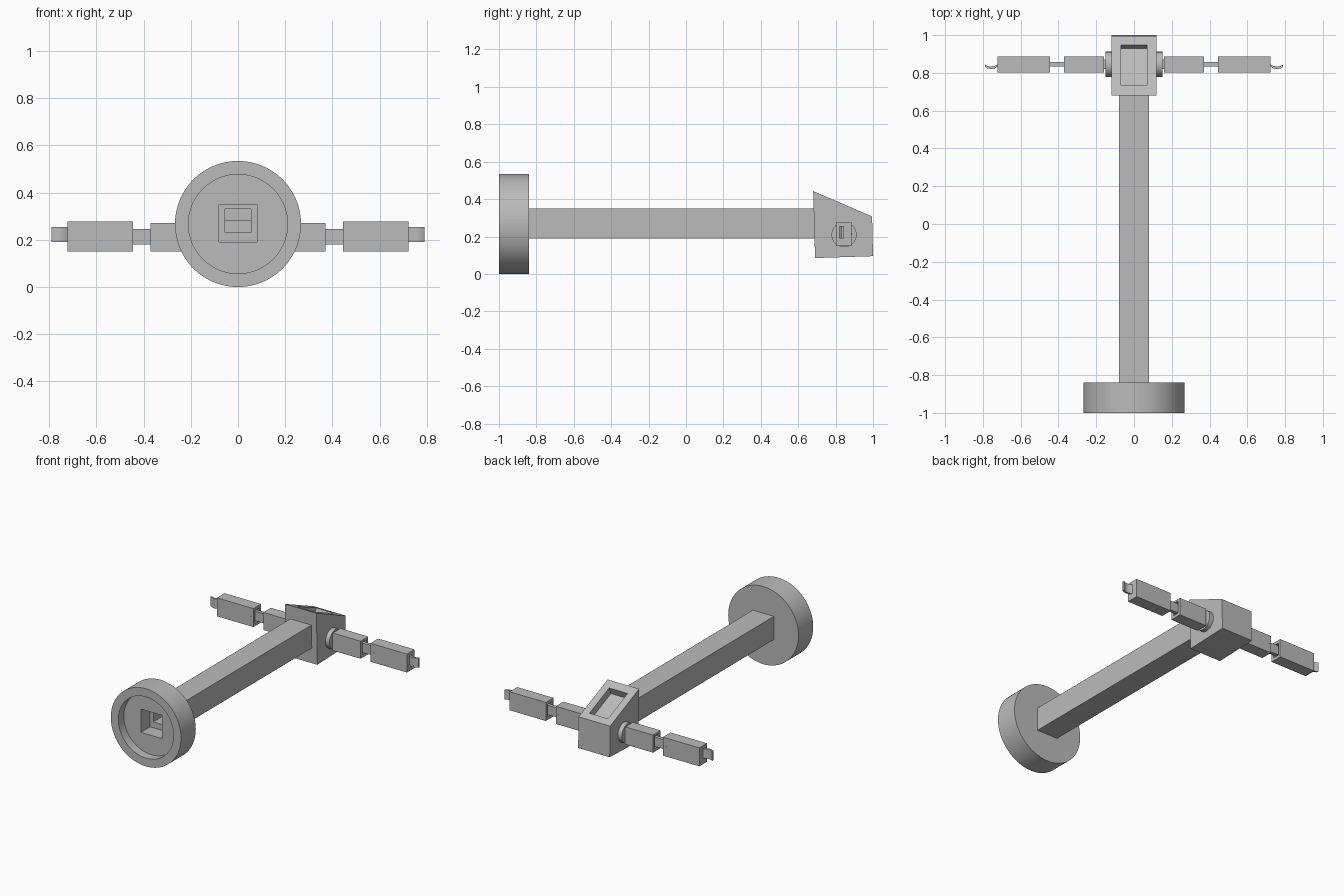
import bpy, bmesh, math
from mathutils import Vector

if "Cube" in bpy.data.objects:
    bpy.data.objects.remove(bpy.data.objects["Cube"], do_unlink=True)

grey = bpy.data.materials.new("plain grey")
grey.use_nodes = True
GREY = (0.5, 0.5, 0.5, 1)
grey.diffuse_color = GREY
grey.node_tree.nodes["Principled BSDF"].inputs["Base Color"].default_value = GREY


def finish(name, bm):
    bmesh.ops.recalc_face_normals(bm, faces=bm.faces)
    mesh = bpy.data.meshes.new(name)
    bm.to_mesh(mesh)
    bm.free()
    mesh.materials.append(grey)
    ob = bpy.data.objects.new(name, mesh)
    bpy.context.collection.objects.link(ob)
    return ob


def box(name, x, y, z):
    bm = bmesh.new()
    bmesh.ops.create_cube(bm, size=1)
    for v in bm.verts:
        v.co = Vector([r[0] if c < 0 else r[1] for c, r in zip(v.co, (x, y, z))])
    return finish(name, bm)


def prism(name, points, axis, low, high):
    """Extrude a closed outline along x, y or z."""
    bm = bmesh.new()

    def place(p, d):
        co = list(p)
        co.insert(axis, d)
        return bm.verts.new(co)
    face = bm.faces.new([place(p, low) for p in points])
    ext = bmesh.ops.extrude_face_region(bm, geom=[face])
    for v in ext["geom"]:
        if isinstance(v, bmesh.types.BMVert):
            v.co[axis] = high
    return finish(name, bm)


def cylinder(name, axis, centre, radius, low, high, sides=96):
    turns = [2 * math.pi * i / sides for i in range(sides)]
    return prism(name, [(centre[0] + radius * math.cos(t), centre[1] + radius * math.sin(t))
                        for t in turns], axis, low, high)


def cut(ob, cutter):
    mod = ob.modifiers.new("cut", "BOOLEAN")
    mod.operation = "DIFFERENCE"
    mod.solver = "EXACT"
    mod.object = cutter
    bpy.context.view_layer.objects.active = ob
    bpy.ops.object.modifier_apply(modifier=mod.name)
    bpy.data.objects.remove(cutter, do_unlink=True)


def smooth(ob):
    bpy.ops.object.select_all(action="DESELECT")
    ob.select_set(True)
    bpy.context.view_layer.objects.active = ob
    bpy.ops.object.shade_smooth_by_angle(angle=math.radians(30))


# Round base with a dished front and a square socket
base = cylinder("round_base", 1, (0, 0.267), 0.267, -1, -0.84)
cut(base, cylinder("dish_cutter", 1, (0, 0.267), 0.21, -1.1, -0.94))
cut(base, box("socket_cutter", (-0.08, 0.08), (-1.1, -0.8), (0.19, 0.35)))
smooth(base)

# Hollow square beam with a stepped channel
beam = box("beam", (-0.08, 0.08), (-0.84, 0.72), (0.19, 0.35))
cut(beam, box("lower_channel", (-0.055, 0.055), (-0.9, 0.5), (0.23, 0.28)))
cut(beam, box("upper_channel", (-0.055, 0.055), (-0.9, -0.78), (0.23, 0.33)))

# Wedge head with a recessed panel in its sloping top
head = prism("head", [(0.68, 0.443), (0.995, 0.307), (1.0, 0.095), (0.69, 0.085)],
             0, -0.12, 0.12)
slope = Vector((0.315, -0.136)).normalized()
normal = Vector((-slope.y, slope.x))
start = Vector((0.68, 0.443)) + slope * 0.06
end = start + slope * 0.232
outline = [start + normal * 0.03, end + normal * 0.03,
           end - normal * 0.05, start - normal * 0.05]
cut(head, prism("panel_cutter", [tuple(p) for p in outline], 0, -0.07, 0.07))

# Jointed arms, built the same on both sides
MID = 0.845


def span(side, a, b):
    return tuple(sorted((side * a, side * b)))


for side, label in ((1, "left"), (-1, "right")):
    smooth(cylinder(label + "_hub", 0, (MID, 0.21), 0.067, *span(side, 0.11, 0.15), 48))
    box(label + "_shoulder_peg", span(side, 0.14, 0.2), (0.82, 0.87), (0.18, 0.24))

    # Two arm segments with slots where the link enters
    inner = box(label + "_inner_arm", span(side, 0.158, 0.37), (0.803, 0.886), (0.15, 0.271))
    outer = box(label + "_outer_arm", span(side, 0.445, 0.722), (0.803, 0.886), (0.15, 0.277))
    for ob, a, b in ((inner, 0.335, 0.4), (outer, 0.42, 0.48)):
        cut(ob, box("slot_cutter", span(side, a, b), (0.822, 0.868), (0.17, 0.257)))
    box(label + "_link", span(side, 0.33, 0.485), (0.833, 0.857), (0.18, 0.245))

    # Small pins through the joints
    for part, x in (("inner", 0.355), ("outer", 0.467)):
        cylinder(label + "_" + part + "_pin", 1, (side * x, 0.215), 0.005, 0.802, 0.887, 12)

    # Curved finger at the tip
    path = [(0.715, 0.85), (0.735, 0.838), (0.755, 0.833), (0.775, 0.836), (0.79, 0.845)]
    strip = path + [(x, y - 0.013) for x, y in reversed(path)]
    smooth(prism(label + "_finger", [(side * x, y) for x, y in strip], 2, 0.19, 0.255))
